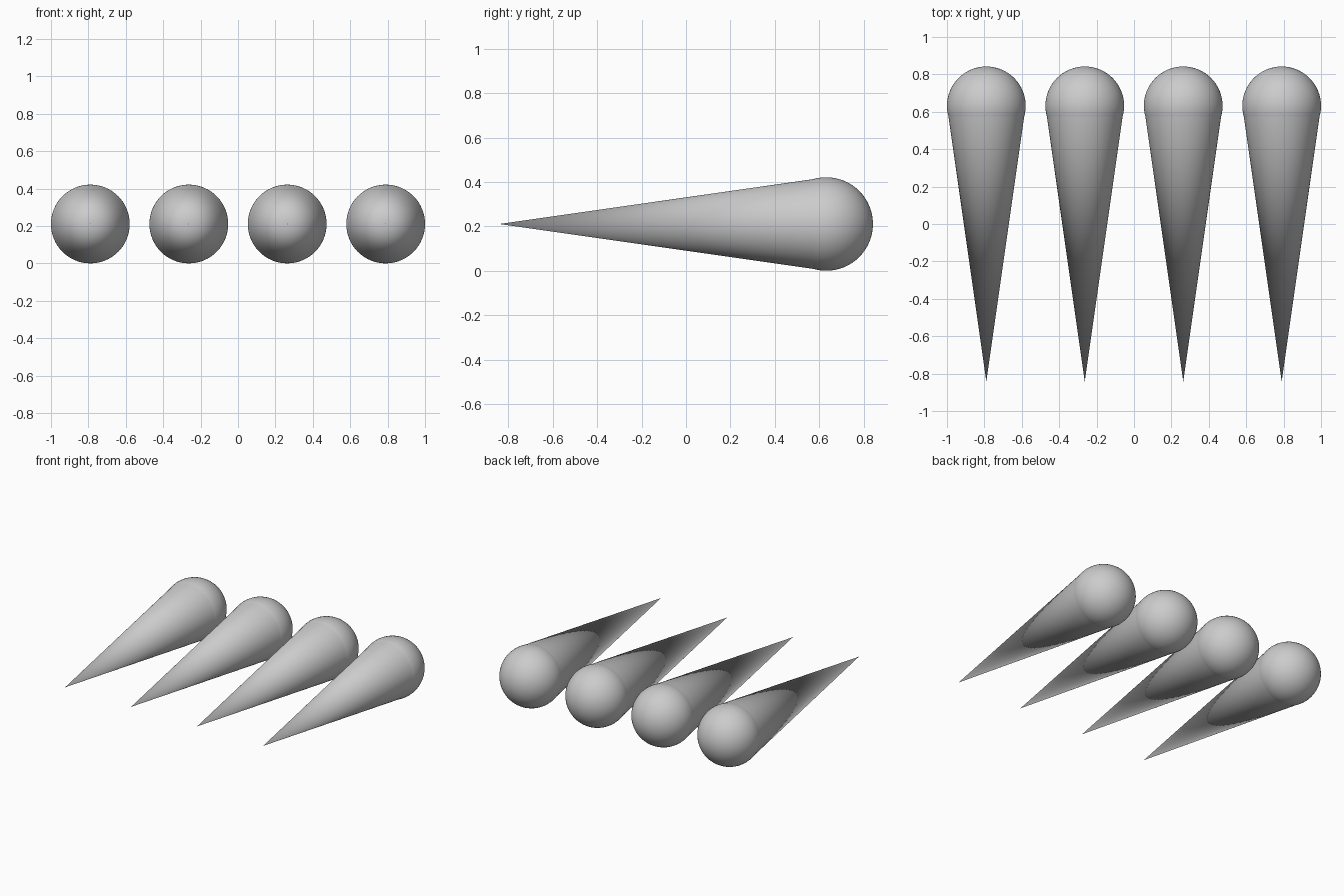
import bpy
import math

if "Cube" in bpy.data.objects:
    bpy.data.objects.remove(bpy.data.objects["Cube"])

# Row of four cones lying on their side, each with a ball on the wide end
COUNT = 4
R = 2 / 9.5           # ball radius
PITCH = 2.5 * R       # spacing along x
LENGTH = 7 * R        # cone tip to ball centre
TIP_Y = -4 * R
BALL_Y = TIP_Y + LENGTH


def finish(name):
    obj = bpy.context.object
    obj.name = name
    bpy.ops.object.shade_smooth_by_angle(angle=math.radians(40))


for i in range(COUNT):
    x = (i - (COUNT - 1) / 2) * PITCH

    # cone, tip pointing to the front
    bpy.ops.mesh.primitive_cone_add(
        vertices=64, radius1=R, radius2=0, depth=LENGTH,
        location=(x, TIP_Y + LENGTH / 2, R), rotation=(math.pi / 2, 0, 0))
    finish(f"cone_{i + 1}")

    # ball seated in the cone mouth
    bpy.ops.mesh.primitive_uv_sphere_add(
        segments=64, ring_count=32, radius=R,
        location=(x, BALL_Y, R), rotation=(math.pi / 2, 0, 0))
    finish(f"ball_{i + 1}")
